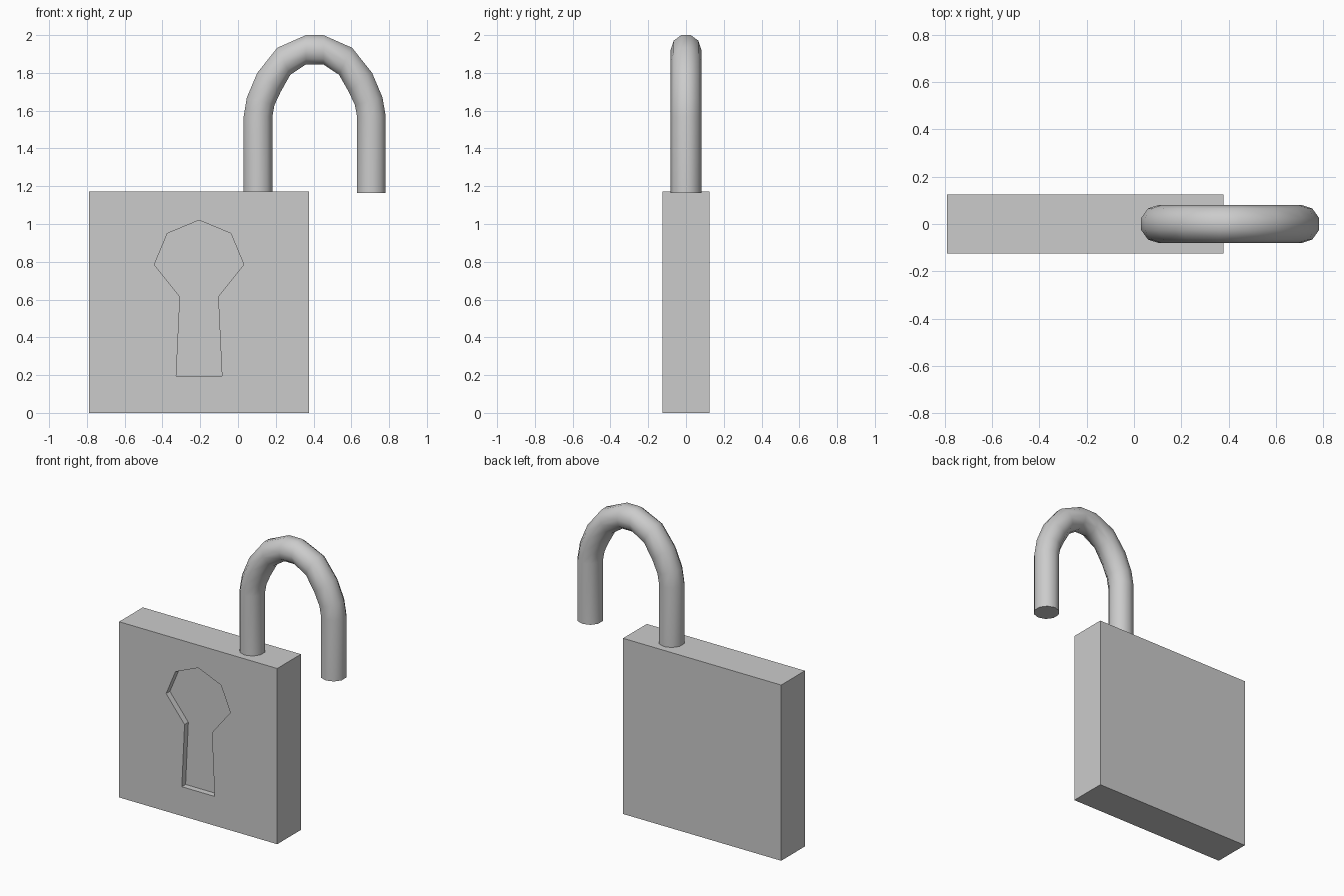
import bpy, bmesh, math
from mathutils import Vector

if "Cube" in bpy.data.objects:
    bpy.data.objects.remove(bpy.data.objects["Cube"])


def make_object(name, bm):
    bmesh.ops.recalc_face_normals(bm, faces=bm.faces[:])
    mesh = bpy.data.meshes.new(name)
    bm.to_mesh(mesh)
    bm.free()
    obj = bpy.data.objects.new(name, mesh)
    bpy.context.collection.objects.link(obj)
    return obj


def prism(name, outline, y0, y1):
    """Extrude an x-z outline from y0 to y1."""
    bm = bmesh.new()
    face = bm.faces.new([bm.verts.new((x, y0, z)) for x, z in outline])
    out = bmesh.ops.extrude_face_region(bm, geom=[face])["geom"]
    moved = [v for v in out if isinstance(v, bmesh.types.BMVert)]
    bmesh.ops.translate(bm, verts=moved, vec=(0, y1 - y0, 0))
    return make_object(name, bm)


# Lock body
body = prism("lock_body", [(-0.79, 0), (0.377, 0), (0.377, 1.172), (-0.79, 1.172)],
             -0.125, 0.125)

# Recessed keyhole: half outline mirrored about its centre line
key_x = -0.206
half = [(0.121, 0.195), (0.101, 0.615), (0.237, 0.785), (0.168, 0.95)]
outline = ([(key_x + x, z) for x, z in half] + [(key_x, 1.02)]
           + [(key_x - x, z) for x, z in reversed(half)])
cutter = prism("keyhole_cutter", outline, -0.2, -0.085)
cutter.hide_render = True
cut = body.modifiers.new("keyhole", "BOOLEAN")
cut.operation = "DIFFERENCE"
cut.solver = "EXACT"
cut.object = cutter
bpy.context.view_layer.objects.active = body
body.select_set(True)
bpy.ops.object.modifier_apply(modifier=cut.name)
bpy.data.objects.remove(cutter)

# Shackle: ten-sided tube through (outer, inner) section pairs, mirrored
mid_x, sides, radius = 0.406, 10, 0.081
left = [((0.03, 1.163), (0.182, 1.163)), ((0.03, 1.57), (0.182, 1.57)),
        ((0.047, 1.67), (0.193, 1.63)), ((0.102, 1.80), (0.226, 1.70)),
        ((0.208, 1.933), (0.277, 1.79)), ((0.36, 2.0), (0.36, 1.845))]
right = [tuple((2 * mid_x - x, z) for x, z in pair) for pair in reversed(left)]
bm = bmesh.new()
rings = []
for outer, inner in left + right:
    o, i = Vector((outer[0], 0, outer[1])), Vector((inner[0], 0, inner[1]))
    centre, radial = (o + i) / 2, (o - i) / 2 / math.sin(math.radians(72))
    ring = []
    for k in range(sides):
        a = math.tau * k / sides
        ring.append(bm.verts.new(centre + radial * math.sin(a)
                                 + Vector((0, radius * math.cos(a), 0))))
    rings.append(ring)
for a, b in zip(rings, rings[1:]):
    for k in range(sides):
        n = (k + 1) % sides
        bm.faces.new((a[k], a[n], b[n], b[k]))
bm.faces.new(rings[0])
bm.faces.new(rings[-1])
shackle = make_object("shackle", bm)

bpy.ops.object.select_all(action="DESELECT")
shackle.select_set(True)
bpy.context.view_layer.objects.active = shackle
bpy.ops.object.shade_smooth_by_angle(angle=math.radians(50))
